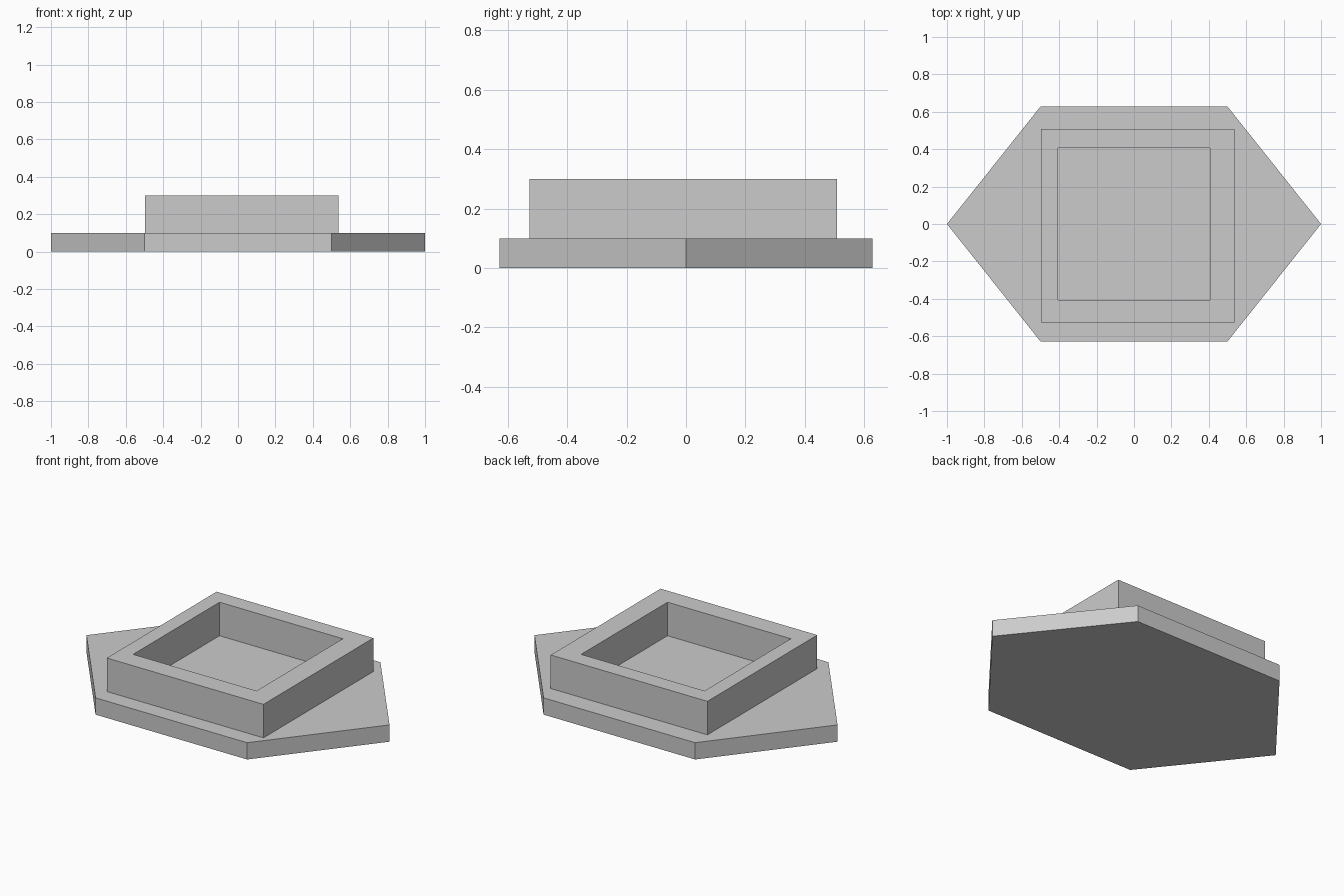
import bpy
import bmesh

default = bpy.data.objects.get("Cube")
if default:
    bpy.data.objects.remove(default, do_unlink=True)

# Single matte grey
grey = bpy.data.materials.new("light_grey")
grey.use_nodes = True
colour = (0.6, 0.6, 0.6, 1)
grey.diffuse_color = colour
grey.node_tree.nodes["Principled BSDF"].inputs["Base Color"].default_value = colour


def finish(name, bm):
    bmesh.ops.recalc_face_normals(bm, faces=bm.faces)
    mesh = bpy.data.meshes.new(name)
    bm.to_mesh(mesh)
    bm.free()
    mesh.materials.append(grey)
    obj = bpy.data.objects.new(name, mesh)
    bpy.context.collection.objects.link(obj)
    return obj


def rectangle(x0, x1, y0, y1):
    return [(x0, y0), (x1, y0), (x1, y1), (x0, y1)]


def slab(name, outline, bottom, top):
    """Extrude a flat outline upwards."""
    bm = bmesh.new()
    face = bm.faces.new([bm.verts.new((x, y, bottom)) for x, y in outline])
    raised = bmesh.ops.extrude_face_region(bm, geom=[face], use_keep_orig=True)
    for item in raised["geom"]:
        if isinstance(item, bmesh.types.BMVert):
            item.co.z = top
    return finish(name, bm)


def frame(name, outer, inner, bottom, top):
    """Hollow wall between two matching outlines."""
    bm = bmesh.new()
    loops = [[bm.verts.new((x, y, z)) for x, y in outline]
             for outline, z in ((outer, bottom), (outer, top), (inner, top), (inner, bottom))]
    count = len(outer)
    for k, loop in enumerate(loops):
        following = loops[(k + 1) % len(loops)]
        for i in range(count):
            j = (i + 1) % count
            bm.faces.new((loop[i], loop[j], following[j], following[i]))
    return finish(name, bm)


# Hexagonal base plate
hexagon = [(-1, 0), (-0.5, -0.628), (0.5, -0.628), (1, 0), (0.5, 0.628), (-0.5, 0.628)]
slab("base_plate", hexagon, 0, 0.1)

# Square raised wall, slightly off centre, around a centred recess
frame("raised_wall",
      rectangle(-0.497, 0.537, -0.527, 0.508),
      rectangle(-0.407, 0.407, -0.407, 0.407),
      0.1, 0.3)
